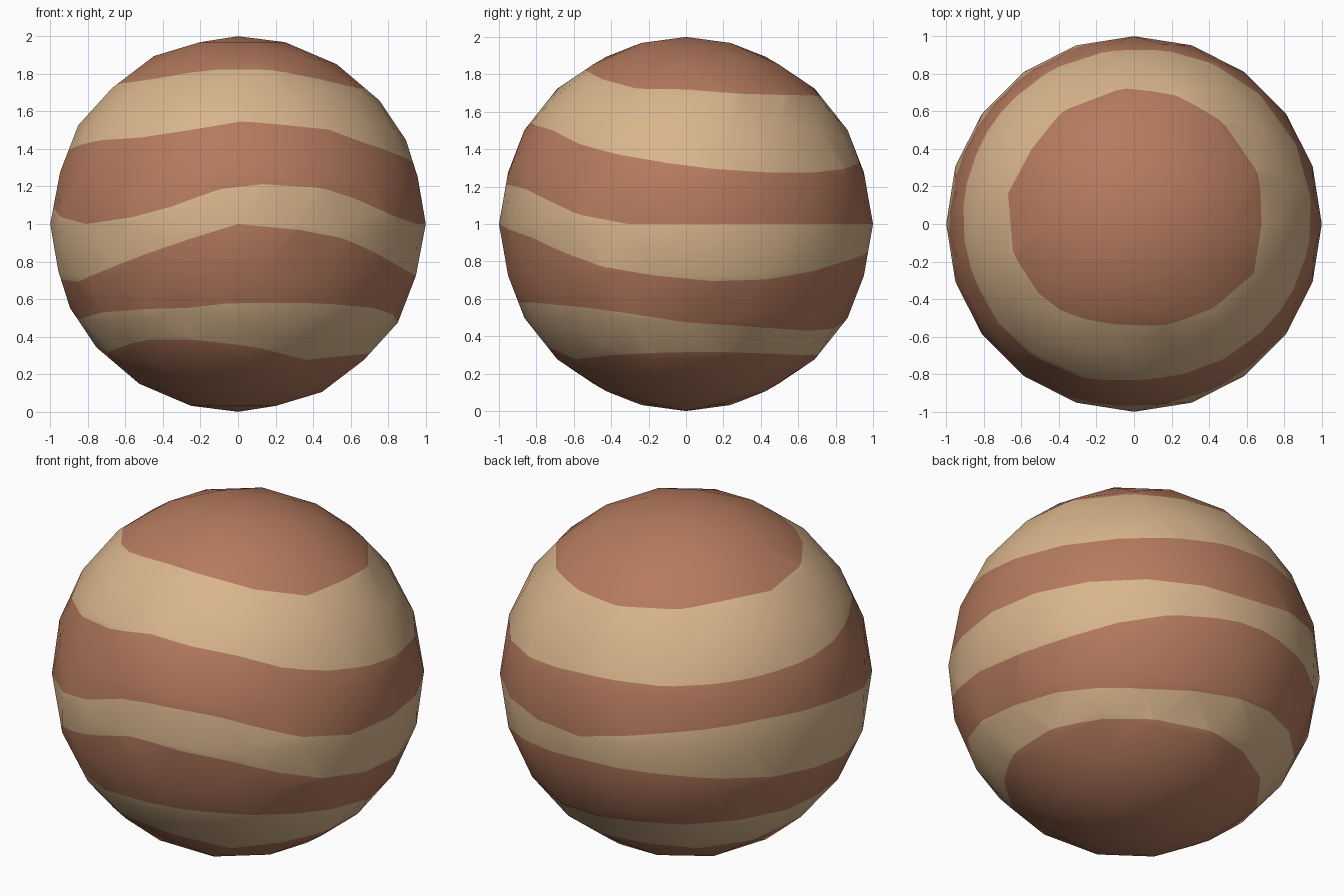
import bpy, bmesh, math

if "Cube" in bpy.data.objects:
    bpy.data.objects.remove(bpy.data.objects["Cube"])

# Height of each stripe border above the equator, every 30 degrees around from +x
BORDERS = [
    (.72, .69, .69, .68, .70, .73, .735, .755, .80, .84, .805, .74),
    (.31, .26, .29, .345, .345, .365, .38, .44, .465, .55, .51, .39),
    (0, 0, 0, .01, .10, .14, .10, 0, .04, .22, .19, .02),
    (-.31, -.295, -.2, -.14, -.155, -.215, -.29, -.31, -.16, 0, -.05, -.22),
    (-.52, -.555, -.575, -.53, -.49, -.50, -.50, -.475, -.45, -.42, -.42, -.46),
    (-.68, -.69, -.70, -.70, -.715, -.735, -.71, -.66, -.60, -.64, -.715, -.70),
]
SNAP = 0.02


def border_height(table, x, y):
    t = (math.degrees(math.atan2(y, x)) % 360) / 30
    i = int(t)
    u = t - i
    return table[i % 12] * (1 - u) + table[(i + 1) % 12] * u


def cut_border(bm, table):
    """Cut the faces along one wavy border and flip the colour below it."""
    dist = {}
    for v in bm.verts:
        d = v.co.z - border_height(table, v.co.x, v.co.y)
        dist[v] = 0.0 if abs(d) < SNAP else d
    for e in list(bm.edges):
        a, b = e.verts
        if dist[a] * dist[b] < 0:
            new = bmesh.utils.edge_split(e, a, dist[a] / (dist[a] - dist[b]))[1]
            dist[new] = 0.0
    for f in list(bm.faces):
        signs = [dist[v] for v in f.verts]
        on = [v for v in f.verts if dist[v] == 0.0]
        if min(signs) < 0 < max(signs) and len(on) >= 2:
            vs = list(f.verts)
            gap = abs(vs.index(on[0]) - vs.index(on[-1]))
            if 1 < gap < len(vs) - 1:
                bmesh.utils.face_split(f, on[0], on[-1])
    for f in bm.faces:
        if sum(dist[v] for v in f.verts) < 0:
            f.material_index = 1 - f.material_index


def material(name, rgb):
    m = bpy.data.materials.new(name)
    m.diffuse_color = (*rgb, 1)
    m.use_nodes = True
    m.node_tree.nodes["Principled BSDF"].inputs["Base Color"].default_value = m.diffuse_color
    return m


# Banded globe: low-poly ball with stripes cut into its faces
bm = bmesh.new()
bmesh.ops.create_icosphere(bm, subdivisions=3, radius=1)
for table in BORDERS:
    cut_border(bm, table)
for f in bm.faces:
    f.smooth = True
bmesh.ops.translate(bm, vec=(0, 0, 1), verts=bm.verts)

mesh = bpy.data.meshes.new("banded_globe")
bm.to_mesh(mesh)
bm.free()
mesh.materials.append(material("terracotta", (.46, .195, .112)))
mesh.materials.append(material("sand", (.69, .465, .265)))
bpy.context.collection.objects.link(bpy.data.objects.new("banded_globe", mesh))
